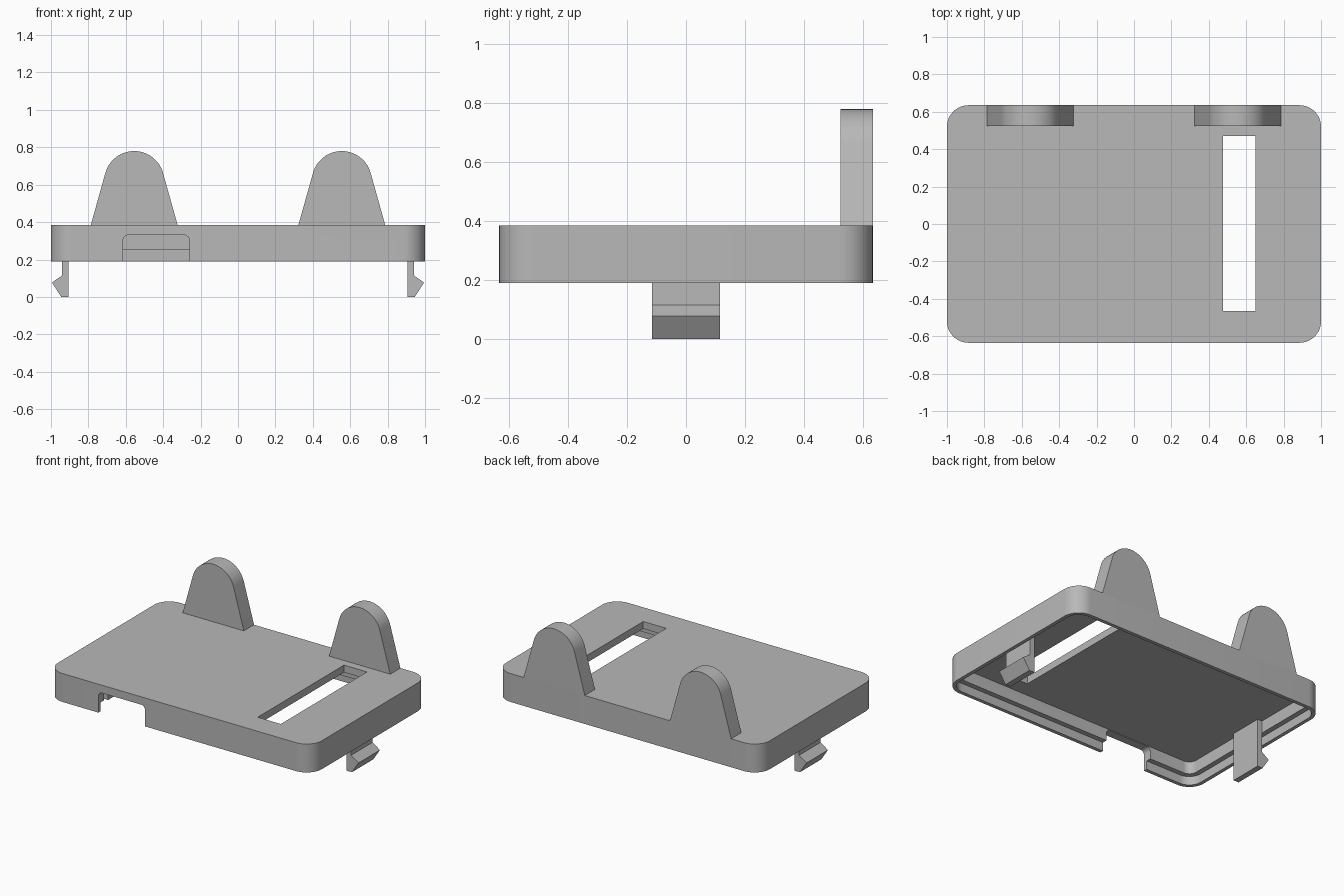
import bpy, bmesh
from math import sin, cos, pi, atan2, acos, hypot, radians
from mathutils import Matrix

cube = bpy.data.objects.get("Cube")
if cube:
    bpy.data.objects.remove(cube, do_unlink=True)

grey = bpy.data.materials.new("plain grey")
grey.use_nodes = True
grey.diffuse_color = (0.48, 0.48, 0.48, 1)
grey.node_tree.nodes["Principled BSDF"].inputs["Base Color"].default_value = (0.48, 0.48, 0.48, 1)

# Axis frames: profile (u, v) and extrusion depth w mapped to x, y, z
UP = Matrix.Identity(4)                                            # u=x, v=y, w=z
BACK = Matrix(((1, 0, 0, 0), (0, 0, 1, 0), (0, 1, 0, 0), (0, 0, 0, 1)))  # u=x, v=z, w=y


def prism(name, outline, start, end, frame=UP):
    """Extrude a flat outline from start to end along the frame's depth."""
    bm = bmesh.new()
    face = bm.faces.new([bm.verts.new((u, v, start)) for u, v in outline])
    grown = bmesh.ops.extrude_face_region(bm, geom=[face])["geom"]
    top = [g for g in grown if isinstance(g, bmesh.types.BMVert)]
    bmesh.ops.translate(bm, verts=top, vec=(0, 0, end - start))
    bm.transform(frame)
    bmesh.ops.recalc_face_normals(bm, faces=bm.faces)
    mesh = bpy.data.meshes.new(name)
    bm.to_mesh(mesh)
    bm.free()
    mesh.materials.append(grey)
    obj = bpy.data.objects.new(name, mesh)
    bpy.context.collection.objects.link(obj)
    return obj


def arc(cx, cy, r, a0, a1, steps):
    return [(cx + r * cos(a0 + (a1 - a0) * i / steps),
             cy + r * sin(a0 + (a1 - a0) * i / steps)) for i in range(steps + 1)]


def circle(cx, cy, r, steps=48):
    return arc(cx, cy, r, 0, 2 * pi, steps)[:-1]


def rounded(x0, x1, y0, y1, r, steps=12):
    corners = [(x1 - r, y1 - r), (x0 + r, y1 - r), (x0 + r, y0 + r), (x1 - r, y0 + r)]
    return [p for i, (x, y) in enumerate(corners)
            for p in arc(x, y, r, i * pi / 2, (i + 1) * pi / 2, steps)]


def rect(x0, x1, y0, y1):
    return [(x0, y0), (x1, y0), (x1, y1), (x0, y1)]


def cut(target, cutter):
    """Subtract the cutter and discard it."""
    mod = target.modifiers.new("cut", "BOOLEAN")
    mod.operation, mod.solver, mod.object = "DIFFERENCE", "EXACT", cutter
    bpy.context.view_layer.objects.active = target
    bpy.ops.object.modifier_apply(modifier=mod.name)
    bpy.data.objects.remove(cutter, do_unlink=True)


def finish(obj):
    bpy.ops.object.select_all(action="DESELECT")
    obj.select_set(True)
    bpy.context.view_layer.objects.active = obj
    bpy.ops.object.shade_smooth_by_angle(angle=radians(30))


# Lid dimensions
W, D, R = 1.0, 0.635, 0.115
RIM, LEDGE, CEILING, TOP = 0.19, 0.25, 0.335, 0.385


def inset(t):
    return rounded(t - W, W - t, t - D, D - t, R - t)


# Lid shell: hollow from below, with a thinner lip around the rim
lid = prism("lid", inset(0), RIM, TOP)
cut(lid, prism("cavity", inset(0.06), 0.1, CEILING))
cut(lid, prism("lip_recess", inset(0.025), 0.1, LEDGE))

# Long slot in the top
cut(lid, prism("slot", rect(0.475, 0.65, -0.465, 0.47), 0.3, 0.5))

# Connector openings in the front wall
cut(lid, prism("round_opening", rounded(-0.615, -0.26, 0.1, 0.331, 0.03, 6), -0.7, -0.56, BACK))
cut(lid, prism("wide_opening", rect(0.41, 0.825, 0.1, 0.285), -0.7, -0.56, BACK))
finish(lid)

# Mounting ears: tapered sides tangent to a round top, with counterbored hole
HALF, EAR_Z, EAR_R = 0.232, 0.62, 0.16
drop = EAR_Z - TOP
tangent = acos(EAR_R / hypot(HALF, drop)) - atan2(drop, HALF)
for side, x in (("right", -0.555), ("left", 0.555)):
    outline = [(x - HALF, TOP), (x + HALF, TOP)] + arc(x, EAR_Z, EAR_R, tangent, pi - tangent, 28)
    ear = prism(side + "_mounting_ear", outline, 0.525, D, BACK)
    cut(ear, prism("bore", circle(x, EAR_Z, 0.05), 0.4, 0.8, BACK))
    cut(ear, prism("counterbore", circle(x, EAR_Z, 0.13), 0.4, 0.58, BACK))
    finish(ear)

# Snap clips hanging from the inside of the end walls
clip = [(0.905, CEILING), (0.94, CEILING), (0.94, 0.115), (0.995, 0.077), (0.945, 0), (0.905, 0)]
for side, s in (("right", -1), ("left", 1)):
    prism(side + "_snap_clip", [(s * u, v) for u, v in clip], -0.116, 0.116, BACK)
